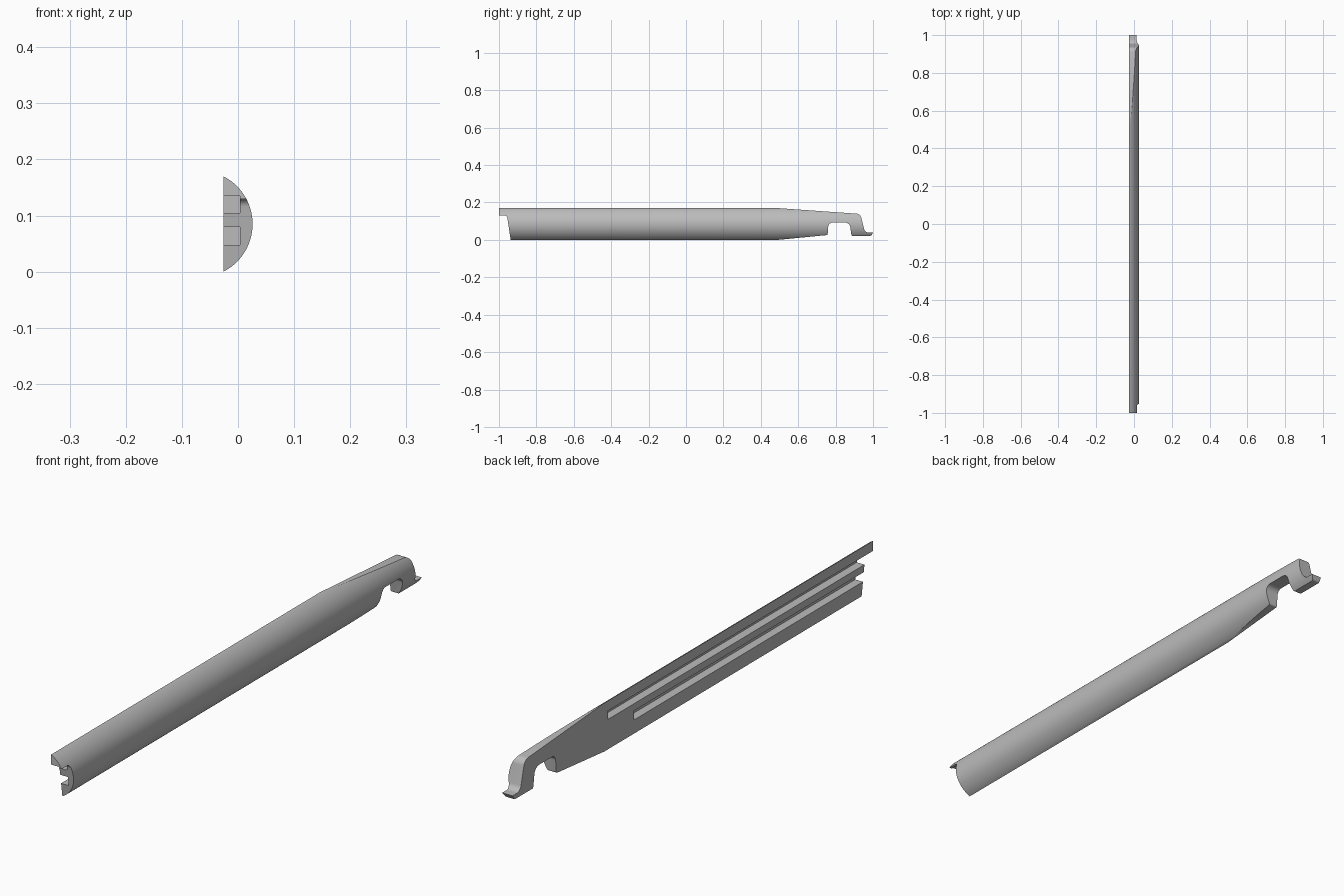
import bpy
import bmesh
import math
from mathutils import Vector

old = bpy.data.objects.get("Cube")
if old:
    bpy.data.objects.remove(old, do_unlink=True)

FLAT, CROWN, HEIGHT = -0.026, 0.026, 0.17

grey = bpy.data.materials.new("plain_grey")
grey.use_nodes = True
colour = (0.5, 0.5, 0.5, 1)
grey.diffuse_color = colour
grey.node_tree.nodes["Principled BSDF"].inputs["Base Color"].default_value = colour


def rounded(corners, steps=8):
    """Turn (y, z, radius) corners into an outline with filleted corners."""
    out = []
    for i, (y, z, r) in enumerate(corners):
        p = Vector((y, z))
        if r == 0:
            out.append(p)
            continue
        a = (Vector(corners[i - 1][:2]) - p).normalized()
        b = (Vector(corners[(i + 1) % len(corners)][:2]) - p).normalized()
        half = a.angle(b) / 2
        centre = p + (a + b).normalized() * (r / math.sin(half))
        start = p + a * (r / math.tan(half)) - centre
        end = p + b * (r / math.tan(half)) - centre
        for k in range(steps + 1):
            out.append(centre + start.lerp(end, k / steps).normalized() * r)
    return out


def prism(name, points, offset):
    """Extrude a closed outline of 3D points by an offset."""
    bm = bmesh.new()
    face = bm.faces.new([bm.verts.new(p) for p in points])
    top = bmesh.ops.extrude_face_region(bm, geom=[face])["geom"]
    bmesh.ops.translate(bm, vec=offset,
                        verts=[v for v in top if isinstance(v, bmesh.types.BMVert)])
    bmesh.ops.recalc_face_normals(bm, faces=bm.faces)
    mesh = bpy.data.meshes.new(name)
    bm.to_mesh(mesh)
    bm.free()
    mesh.materials.append(grey)
    ob = bpy.data.objects.new(name, mesh)
    bpy.context.collection.objects.link(ob)
    return ob


def combine(target, tool, operation):
    """Apply a boolean and discard its helper."""
    mod = target.modifiers.new("cut", "BOOLEAN")
    mod.operation, mod.solver, mod.object = operation, "EXACT", tool
    bpy.ops.object.select_all(action="DESELECT")
    target.select_set(True)
    bpy.context.view_layer.objects.active = target
    bpy.ops.object.modifier_apply(modifier=mod.name)
    bpy.data.objects.remove(tool, do_unlink=True)


# Handle bar: a long circular segment with a flat inner side
sag, chord = CROWN - FLAT, HEIGHT / 2
radius = (chord ** 2 + sag ** 2) / (2 * sag)
spread = math.asin(chord / radius)
arc = []
for k in range(49):
    t = spread * (2 * k / 48 - 1)
    arc.append((CROWN - radius + radius * math.cos(t), -1.1, chord + radius * math.sin(t)))
handle = prism("handle_half", arc, (0, 2.2, 0))

# Side outline: stepped front end, tapered back and hooked tip
outline = rounded([
    (-1, 0.2, 0), (0.49, 0.2, 0), (0.49, HEIGHT, 0),
    (0.932, 0.139, 0.028), (0.957, 0.039, 0.024), (1, 0.039, 0),
    (0.99, 0.022, 0.01), (0.885, 0.022, 0.006), (0.875, 0.092, 0.028),
    (0.762, 0.092, 0.022), (0.757, 0.026, 0.007), (0.49, 0, 0),
    (0.49, -0.03, 0), (-0.933, -0.03, 0),
    (-0.957, 0.13, 0.016), (-1, 0.13, 0)])
side = prism("side_outline", [(-0.1, p.x, p.y) for p in outline], (0.2, 0, 0))
combine(handle, side, "INTERSECT")

# Two long grooves in the flat side, open at the front
for low, high, stop in ((0.105, 0.135, 0.47), (0.048, 0.08, 0.325)):
    corners = [(-0.1, -1.1, low), (0.004, -1.1, low), (0.004, -1.1, high), (-0.1, -1.1, high)]
    combine(handle, prism("groove", corners, (0, stop + 1.1, 0)), "DIFFERENCE")

bpy.ops.object.shade_smooth_by_angle(angle=math.radians(30))
